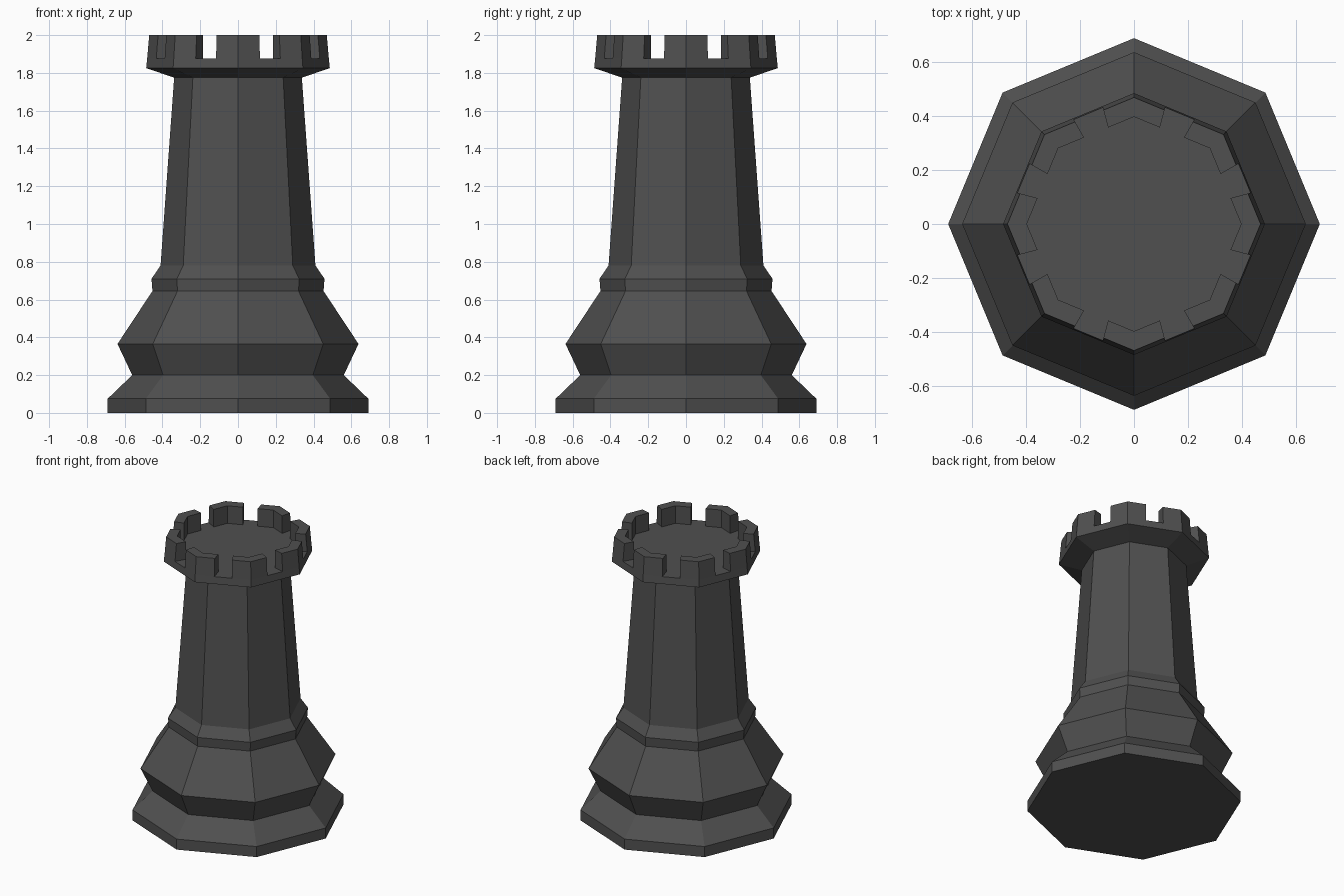
import bpy, bmesh, math

if "Cube" in bpy.data.objects:
    bpy.data.objects.remove(bpy.data.objects["Cube"])

dark = bpy.data.materials.new("dark_grey")
dark.diffuse_color = (0.08, 0.08, 0.08, 1)
dark.use_nodes = True
dark.node_tree.nodes["Principled BSDF"].inputs["Base Color"].default_value = dark.diffuse_color
SIDES = 8


def point(r, degrees, z):
    a = math.radians(degrees)
    return (r * math.cos(a), r * math.sin(a), z)


def octagon_radius(corner_r, offset):
    # distance to the octagon's edge at an angle offset from a corner
    half = math.pi / SIDES
    return corner_r * math.cos(half) / math.cos(half - math.radians(abs(offset)))


def finish(name, bm):
    bmesh.ops.recalc_face_normals(bm, faces=bm.faces)
    mesh = bpy.data.meshes.new(name)
    bm.to_mesh(mesh)
    bm.free()
    mesh.materials.append(dark)
    bpy.context.collection.objects.link(bpy.data.objects.new(name, mesh))


# Octagonal tower: base, waist, collar, shaft and flared head
profile = [(0.69, 0), (0.69, 0.075), (0.56, 0.2), (0.638, 0.365),
           (0.453, 0.645), (0.458, 0.71), (0.41, 0.78), (0.338, 1.775),
           (0.486, 1.825), (0.481, 1.875)]
bm = bmesh.new()
rings = [[bm.verts.new(point(r, 360 * i / SIDES, z)) for i in range(SIDES)]
         for r, z in profile]
for lo, hi in zip(rings, rings[1:]):
    for i in range(SIDES):
        j = (i + 1) % SIDES
        bm.faces.new((lo[i], lo[j], hi[j], hi[i]))
bm.faces.new(rings[0])
bm.faces.new(rings[-1])
finish("tower", bm)

# Battlements: one angled block wrapping each corner of the head
bm = bmesh.new()
for k in range(SIDES):
    levels = []
    for outer, z in ((0.481, 1.875), (0.47, 2.0)):
        outline = [(outer, -15), (outer, 0), (outer, 15),
                   (0.398, 15), (0.398, 0), (0.398, -15)]
        levels.append([bm.verts.new(point(octagon_radius(r, o), 45 * k + o, z))
                       for r, o in outline])
    lo, hi = levels
    for i in range(6):
        j = (i + 1) % 6
        bm.faces.new((lo[i], lo[j], hi[j], hi[i]))
    bm.faces.new(hi)
finish("battlements", bm)
